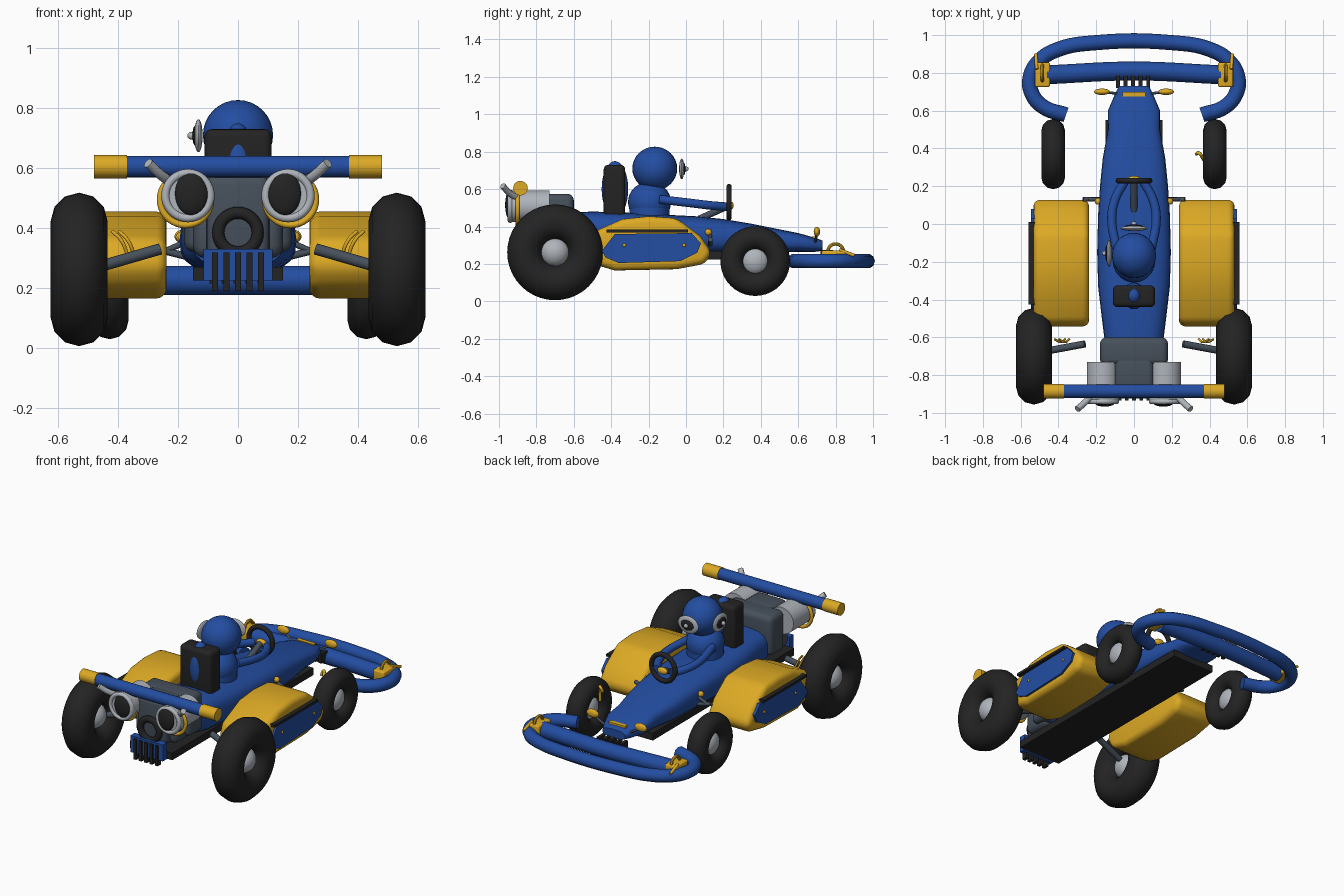
import bpy, bmesh, math
from mathutils import Vector

if "Cube" in bpy.data.objects:
    bpy.data.objects.remove(bpy.data.objects["Cube"])


def material(name, rgb):
    m = bpy.data.materials.new(name)
    m.diffuse_color = (*rgb, 1)
    m.use_nodes = True
    m.node_tree.nodes["Principled BSDF"].inputs["Base Color"].default_value = m.diffuse_color
    return m


BLUE = material("blue", (0.017, 0.075, 0.36))
YELLOW = material("yellow", (0.72, 0.40, 0.018))
BLACK = material("black", (0.017, 0.017, 0.017))
DARK = material("dark grey", (0.062, 0.08, 0.105))
LIGHT = material("light grey", (0.43, 0.46, 0.50))
HALF = math.pi / 2


def finish(name, mat, smooth=True, bevel=0.0):
    o = bpy.context.object
    o.name = name
    o.data.materials.clear()
    o.data.materials.append(mat)
    bpy.ops.object.transform_apply(location=False)
    if bevel:
        b = o.modifiers.new("round", "BEVEL")
        b.width, b.segments, b.limit_method, b.angle_limit = bevel, 4, "ANGLE", 0.35
        bpy.ops.object.modifier_apply(modifier="round")
    if smooth:
        bpy.ops.object.shade_smooth_by_angle(angle=math.radians(40))
    return o


def box(name, lo, hi, mat, bevel=0.0):
    lo, hi = Vector(lo), Vector(hi)
    bpy.ops.mesh.primitive_cube_add(size=1, location=(lo + hi) / 2)
    bpy.context.object.scale = hi - lo
    return finish(name, mat, bevel > 0, bevel)


def ball(name, loc, radii, mat):
    bpy.ops.mesh.primitive_uv_sphere_add(segments=28, ring_count=16, radius=1, location=loc)
    bpy.context.object.scale = radii
    return finish(name, mat)


def ring(name, loc, major, minor, mat, rot=(HALF, 0, 0), sides=10, segments=36):
    bpy.ops.mesh.primitive_torus_add(major_radius=major, minor_radius=minor, location=loc, rotation=rot,
                                     major_segments=segments, minor_segments=sides)
    return finish(name, mat)


def rod(name, a, b, r, mat, sides=16):
    a, b = Vector(a), Vector(b)
    bpy.ops.mesh.primitive_cylinder_add(vertices=sides, radius=r, depth=(b - a).length, location=(a + b) / 2)
    bpy.context.object.rotation_euler = (b - a).to_track_quat("Z", "Y").to_euler()
    return finish(name, mat)


def tube(name, points, r, mat):
    """Smooth curved pipe through the points."""
    c = bpy.data.curves.new(name, "CURVE")
    c.dimensions, c.bevel_depth, c.bevel_resolution, c.resolution_u = "3D", r, 3, 6
    c.use_fill_caps = True
    s = c.splines.new("BEZIER")
    s.bezier_points.add(len(points) - 1)
    for p, co in zip(s.bezier_points, points):
        p.co = co
        p.handle_left_type = p.handle_right_type = "AUTO"
    o = bpy.data.objects.new(name, c)
    bpy.context.collection.objects.link(o)
    bpy.ops.object.select_all(action="DESELECT")
    o.select_set(True)
    bpy.context.view_layer.objects.active = o
    bpy.ops.object.convert(target="MESH")
    return finish(name, mat)


def loft(name, rings, mat, bevel=0.0):
    """Skin a list of matching closed rings and cap the ends."""
    bm = bmesh.new()
    rows = [[bm.verts.new(p) for p in r] for r in rings]
    n = len(rows[0])
    for a, b in zip(rows, rows[1:]):
        for i in range(n):
            bm.faces.new((a[i], a[(i + 1) % n], b[(i + 1) % n], b[i]))
    bm.faces.new(rows[0])
    bm.faces.new(rows[-1])
    bmesh.ops.recalc_face_normals(bm, faces=bm.faces)
    me = bpy.data.meshes.new(name)
    bm.to_mesh(me)
    bm.free()
    o = bpy.data.objects.new(name, me)
    bpy.context.collection.objects.link(o)
    bpy.ops.object.select_all(action="DESELECT")
    o.select_set(True)
    bpy.context.view_layer.objects.active = o
    return finish(name, mat, True, bevel)


def slab(name, profile, x0, x1, mat, bevel=0.0):
    """Side profile (y, z) extruded across x."""
    return loft(name, [[(x, y, z) for y, z in profile] for x in (x0, x1)], mat, bevel)


# Body shell: rounded sections (y, half width, bottom, top)
def section(y, hw, zb, zt, n=24):
    pts = []
    for i in range(n):
        c, s = math.cos(2 * math.pi * i / n), math.sin(2 * math.pi * i / n)
        f = lambda v: math.copysign(abs(v) ** 0.7, v)
        pts.append((hw * f(c), y, (zb + zt) / 2 + (zt - zb) / 2 * f(s)))
    return pts


stations = [(-0.62, .155, .27, .475), (-0.50, .17, .25, .48), (-0.33, .19, .25, .475), (-0.15, .195, .25, .465),
            (0.05, .19, .25, .455), (0.20, .18, .25, .44), (0.35, .165, .25, .415), (0.50, .138, .26, .385),
            (0.60, .138, .265, .365), (0.69, .10, .265, .34), (0.73, .08, .27, .325)]
loft("body_shell", [section(*s) for s in stations], BLUE)
box("floor", (-.15, -.88, .225), (.15, .55, .27), BLACK)
box("nose_badge", (-.06, .675, .335), (.06, .70, .348), YELLOW)
for i in range(5):
    box("nose_slat", (-.095 + .04 * i, .72, .215), (-.075 + .04 * i, .785, .275), BLACK)

# Engine block and rear grille
box("engine_front", (-.18, -.75, .32), (.18, -.60, .575), DARK, .035)
box("engine_rear", (-.105, -.88, .30), (.105, -.70, .575), DARK, .03)
box("gearbox", (-.15, -.84, .30), (.15, -.66, .45), DARK, .04)
ring("engine_ring", (0, -.89, .385), .066, .02, BLACK)
box("rear_grille", (-.115, -.925, .225), (.115, -.88, .33), BLUE)
for i in range(5):
    x = -.076 + .038 * i
    box("grille_slot", (x - .01, -.935, .19), (x + .01, -.90, .318), BLACK)

# Rear bar with coloured ends
rod("rear_bar", (-.38, -.885, .605), (.38, -.885, .605), .036, BLUE, 20)

# Front bumper: outer hoop and inner bar
half = [(.2, .96), (.4, .925), (.50, .865), (.55, .775), (.54, .69), (.48, .62), (.36, .578)]
path = [(-x, y, .215) for x, y in reversed(half)] + [(x, y, .215) for x, y in half]
tube("bumper_hoop", path, .04, BLUE)
tube("bumper_bar", [(-.46, .79, .225), (0, .81, .225), (.46, .79, .225)], .05, BLUE)

for s in (-1, 1):
    # Wheels
    for label, x, y, z, R, r in (("rear", .53, -.70, .262, .161, .095), ("front", .428, .37, .215, .123, .063)):
        ring(label + "_tyre", (s * x, y, z), R, r, BLACK, (0, HALF, 0), 12, 40)
        hub = R - r + .012
        ball(label + "_hub", (s * x, y, z), (r * .75, hub, hub), LIGHT)

    # Side pods with blue panel and dark trim
    pod = [(-.55, .27), (-.52, .36), (-.34, .44), (-.2, .455), (-.05, .445), (.075, .35), (.138, .26),
           (.10, .20), (-.05, .172), (-.38, .165), (-.50, .20)]
    slab("side_pod", pod, s * .238, s * .532, YELLOW, .035)
    panel = [(-.45, .27), (-.38, .36), (.03, .365), (.08, .31), (.06, .26), (-.03, .215), (-.36, .205), (-.43, .235)]
    slab("pod_panel", panel, s * .51, s * .545, BLUE)
    box("pod_trim", (min(s * .51, s * .558), -.425, .368), (max(s * .51, s * .558), .01, .384), BLACK)
    for y in (-.33, -.01):
        ball("panel_bolt", (s * .546, y, .30), (.006, .009, .009), YELLOW)

    # Exhaust cans
    rod("exhaust_can", (s * .165, -.945, .508), (s * .165, -.73, .508), .085, LIGHT, 32)
    ring("exhaust_rim", (s * .167, -.94, .508), .075, .014, LIGHT)
    ring("exhaust_clamp", (s * .175, -.90, .495), .085, .011, YELLOW)
    ball("exhaust_mouth", (s * .155, -.945, .515), (.055, .022, .073), BLACK)
    tube("exhaust_pipe", [(s * .22, -.90, .55), (s * .26, -.945, .58), (s * .30, -.98, .617)], .017, LIGHT)
    rod("rear_bar_end", (s * .37, -.885, .605), (s * .48, -.885, .605), .039, YELLOW, 20)

    # Suspension
    rod("rear_arm", (s * .26, -.635, .33), (s * .45, -.67, .275), .019, DARK)
    for k in (0, .022):
        tube("rear_spring", [(s * (.42 - k), -.61, .39), (s * (.39 - k), -.625, .36), (s * (.365 - k), -.61, .30)],
             .006, YELLOW)
    rod("front_arm", (s * .15, .13, .30), (s * .27, .13, .33), .012, DARK)
    rod("front_strut", (s * .16, .13, .36), (s * .25, .13, .32), .01, DARK)
    ball("strut_joint", (s * .19, .12, .37), (.018, .018, .018), YELLOW)

    # Bumper clamps
    box("bumper_clamp", (s * .485 - .04, .725, .20), (s * .485 + .04, .855, .272), YELLOW, .01)
    ring("clamp_loop", (s * .485, .80, .265), .042, .009, YELLOW, (0, HALF, 0), 8, 24)
    rod("clamp_pin", (s * .515, .82, .275), (s * .52, .90, .245), .009, YELLOW)
    ball("nose_lamp", (s * .17, .70, .372), (.042, .017, .026), YELLOW)
    rod("lamp_stalk", (s * .08, .69, .31), (s * .17, .70, .365), .007, DARK)

    # Driver arms
    tube("driver_arm", [(s * .09, -.14, .545), (s * .118, .03, .525), (s * .10, .13, .513), (s * .05, .225, .505)],
         .024, BLUE)

# Driver
ball("driver_head", (0, -.167, .71), (.117, .12, .117), BLUE)
ball("driver_torso", (0, -.195, .53), (.112, .115, .11), BLUE)
rod("driver_waist", (0, -.195, .43), (0, -.195, .53), .108, BLUE, 28)
# Eyes: one facing forward, one facing sideways
for dx, dy in ((0, 1), (-1, 0)):
    at = lambda d: (dx * d, -.155 + dy * d, .708)
    size = lambda a, t, b: (t if dx else a, t if dy else a, b)
    ball("eye_rim", at(.132), size(.072, .014, .055), LIGHT)
    ball("eye_dark", at(.144), size(.045, .008, .032), BLACK)
    ball("eye_glint", at(.155), size(.013, .014, .013), LIGHT)

# Seat back
box("seat_back", (-.112, -.44, .44), (.112, -.325, .73), BLACK, .025)
ball("seat_cushion", (0, -.38, .60), (.06, .071, .15), BLUE)

# Steering wheel and column
ring("steering_wheel", (0, .23, .53), .083, .015, BLACK)
rod("steering_column", (0, .07, .44), (0, .225, .51), .018, DARK)
ball("steering_hub", (0, .237, .512), (.035, .018, .022), YELLOW)

# Brake hook on one front wheel
tube("brake_hook", [(.33, .37, .34), (.345, .375, .37), (.36, .355, .35), (.37, .34, .26)], .009, YELLOW)
